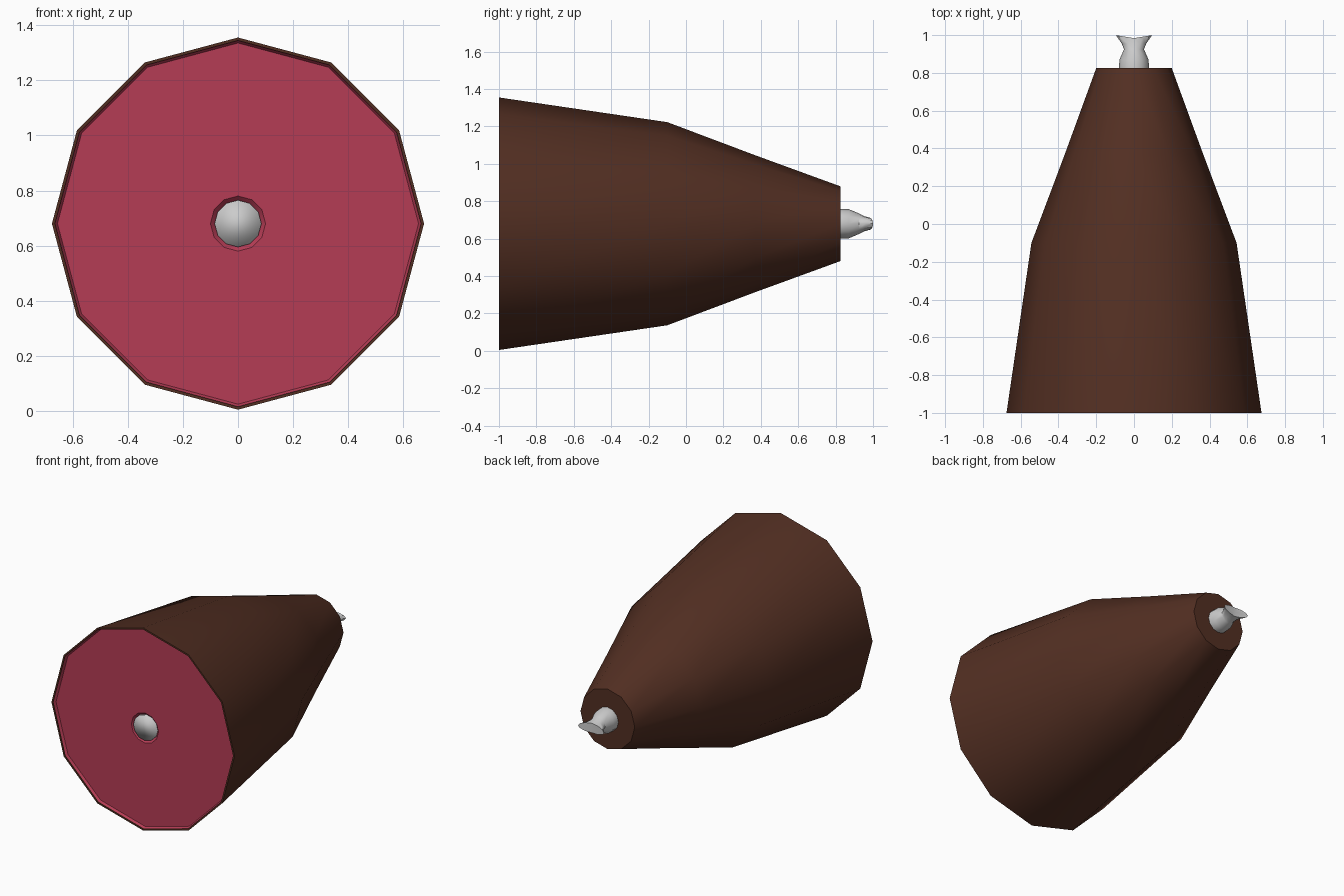
import bpy, bmesh, math

if "Cube" in bpy.data.objects:
    bpy.data.objects.remove(bpy.data.objects["Cube"])

CZ = 0.68   # height of the long axis
N = 12      # sides


def material(name, rgb):
    m = bpy.data.materials.new(name)
    m.diffuse_color = (*rgb, 1)
    m.use_nodes = True
    m.node_tree.nodes["Principled BSDF"].inputs["Base Color"].default_value = m.diffuse_color
    return m


def loft(name, sections, mat=None, cap_start=False, cap_end=False, notch=0.0):
    """Skin elliptical 12-sided rings (y, rx, rz) along the y axis."""
    bm = bmesh.new()
    rings = []
    for y, rx, rz in sections:
        rings.append([bm.verts.new((rx * math.cos(2 * math.pi * i / N), y,
                                    CZ + rz * math.sin(2 * math.pi * i / N)))
                      for i in range(N)])
    for a, b in zip(rings, rings[1:]):
        for i in range(N):
            j = (i + 1) % N
            bm.faces.new((a[i], b[i], b[j], a[j]))
    if cap_start:
        bm.faces.new(rings[0])
    if cap_end:
        # fan cap, with its centre sunk to make a cleft
        centre = bm.verts.new((0, sections[-1][0] - notch, CZ))
        for i in range(N):
            bm.faces.new((rings[-1][i], centre, rings[-1][(i + 1) % N]))
        if notch:
            rx = sections[-1][1]
            for v in rings[-1]:
                v.co.y -= notch * (1 - abs(v.co.x) / rx)
    me = bpy.data.meshes.new(name)
    bm.to_mesh(me)
    bm.free()
    ob = bpy.data.objects.new(name, me)
    bpy.context.collection.objects.link(ob)
    if mat:
        me.materials.append(mat)
    bpy.ops.object.select_all(action='DESELECT')
    ob.select_set(True)
    bpy.context.view_layer.objects.active = ob
    bpy.ops.object.shade_smooth_by_angle(angle=math.radians(40))
    return ob


def round_sections(pairs):
    return [(y, r, r) for y, r in pairs]


brown = material("roasted_skin", (0.085, 0.028, 0.016))
red = material("raw_meat", (0.46, 0.045, 0.09))

# Outer skin: tapered body with a thin front rim and a closed narrow end
loft("skin", round_sections([(-0.985, 0.664), (-1.0, 0.664), (-1.0, 0.675), (-0.1, 0.543),
                             (0.37, 0.366), (0.825, 0.2)]), brown, cap_end=True)

# Cut meat face: slightly recessed, with a shallow groove around the bone
loft("cut_meat", round_sections([(-0.965, 0.085), (-0.98, 0.1), (-0.98, 0.655),
                                 (-0.995, 0.665)]), red)

# Bone: shaft through the joint, ending in a flattened two-lobed knuckle
bone = loft("bone", [(-0.98, 0.085, 0.085), (0.82, 0.08, 0.08), (0.87, 0.077, 0.078),
                     (0.925, 0.053, 0.055), (0.955, 0.065, 0.04), (1.0, 0.096, 0.032)],
            cap_start=True, cap_end=True, notch=0.016)
# Blend the front cap softly into the shaft
for e in bone.data.edges:
    if all(bone.data.vertices[v].co.y < 0 for v in e.vertices):
        e.use_edge_sharp = False
